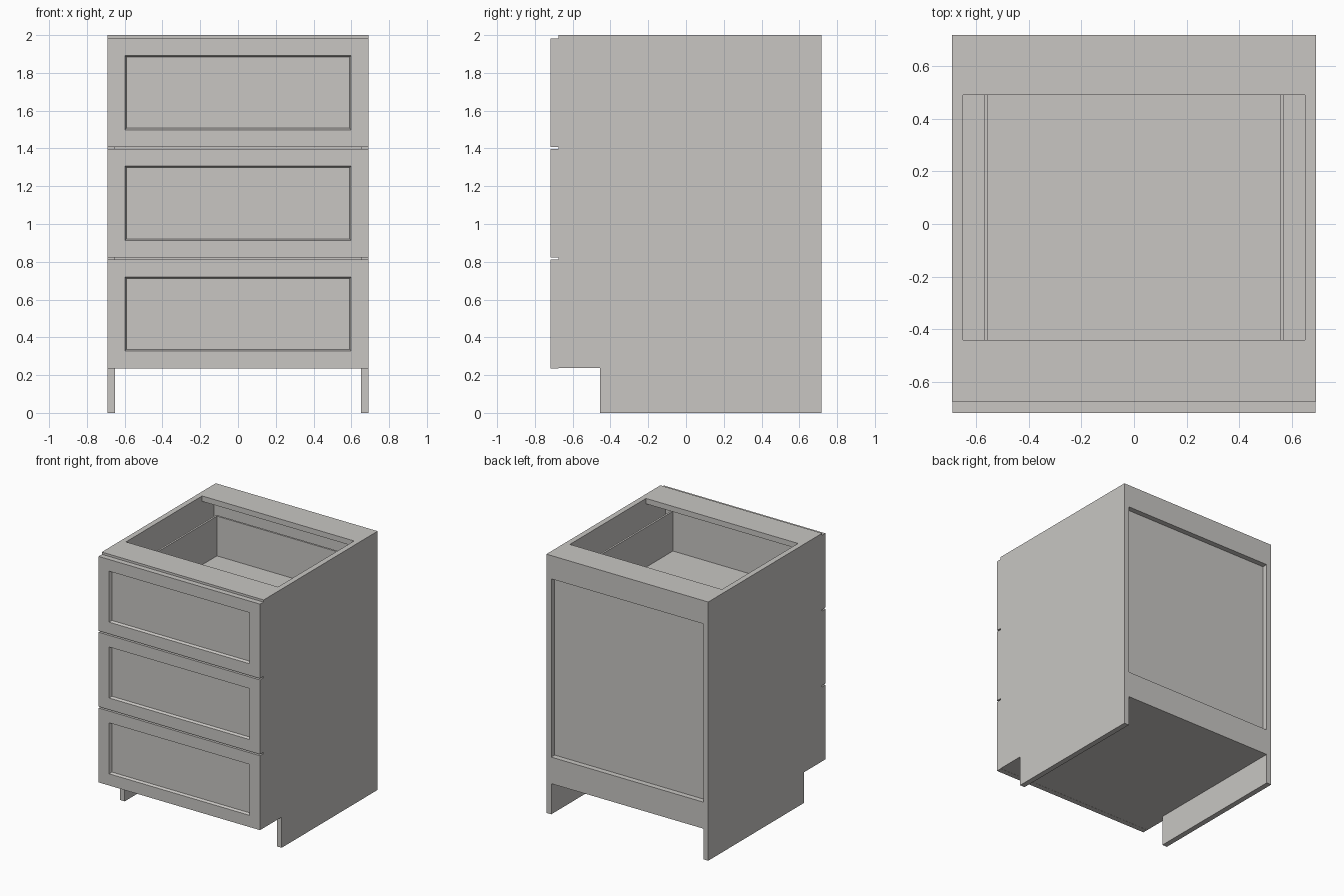
import bpy, bmesh

if "Cube" in bpy.data.objects:
    bpy.data.objects.remove(bpy.data.objects["Cube"])

T = 0.042                      # board thickness
W, D, H = 0.692, 0.717, 2.0    # half width, half depth, height
IN = W - T                     # inner half width
FACE = -0.675                  # front edge of the carcass
KICK_Y, KICK_Z = -0.455, 0.237 # toe space

paint = bpy.data.materials.new("warm_grey_paint")
paint.diffuse_color = (0.58, 0.565, 0.545, 1)
paint.use_nodes = True
paint.node_tree.nodes["Principled BSDF"].inputs["Base Color"].default_value = paint.diffuse_color


def finish(name, bm):
    bmesh.ops.recalc_face_normals(bm, faces=bm.faces)
    mesh = bpy.data.meshes.new(name)
    bm.to_mesh(mesh)
    bm.free()
    mesh.materials.append(paint)
    obj = bpy.data.objects.new(name, mesh)
    bpy.context.collection.objects.link(obj)
    return obj


def add_box(bm, x, y, z):
    """Box from (min, max) pairs."""
    verts = bmesh.ops.create_cube(bm, size=1)["verts"]
    for v in verts:
        v.co = [lo + (c + 0.5) * (hi - lo) for c, (lo, hi) in zip(v.co, (x, y, z))]


def board(name, x, y, z):
    bm = bmesh.new()
    add_box(bm, x, y, z)
    return finish(name, bm)


# Side panels with a notch for the toe space
profile = [(KICK_Y, 0), (D, 0), (D, H), (FACE, H), (FACE, KICK_Z), (KICK_Y, KICK_Z)]
for name, x in (("left_side", -W), ("right_side", IN)):
    bm = bmesh.new()
    face = bm.faces.new([bm.verts.new((x, y, z)) for y, z in profile])
    ext = bmesh.ops.extrude_face_region(bm, geom=[face])["geom"]
    bmesh.ops.translate(bm, vec=(T, 0, 0),
                        verts=[g for g in ext if isinstance(g, bmesh.types.BMVert)])
    finish(name, bm)

# Horizontal carcass boards
span = (-IN, IN)
board("bottom_panel", span, (FACE, D), (KICK_Z, KICK_Z + T))
board("top_front_rail", span, (FACE, -0.44), (H - T, H))
board("top_back_rail", span, (0.49, D), (H - T, H))

# Recessed back panel behind two stretchers
board("back_panel", span, (D - 2 * T, D - T), (KICK_Z + T, H - T))
board("upper_back_stretcher", span, (D - T, D), (1.82, H - T))
board("lower_back_stretcher", span, (D - T, D), (KICK_Z + T, 0.442))

# Three drawers: recessed front plus open box
for i, zc in enumerate((0.523, 1.109, 1.695)):
    bm = bmesh.new()
    add_box(bm, (-0.69, 0.69), (-D, FACE), (zc - 0.287, zc + 0.288))
    bmesh.ops.recalc_face_normals(bm, faces=bm.faces)
    front = [f for f in bm.faces if f.normal.y < -0.9]
    bmesh.ops.inset_region(bm, faces=front, thickness=0.128)
    bmesh.ops.inset_region(bm, faces=front, thickness=0.012, depth=-0.02)
    finish(f"drawer_front_{i + 1}", bm)

    bm = bmesh.new()
    z0, z1 = zc - 0.165, zc + 0.157
    y0, y1, xo, xi = FACE, 0.55, 0.57, 0.555
    add_box(bm, (-xo, -xi), (y0, y1), (z0, z1))
    add_box(bm, (xi, xo), (y0, y1), (z0, z1))
    add_box(bm, (-xi, xi), (y0, -0.633), (z0, z1))
    add_box(bm, (-xi, xi), (y1 - 0.015, y1), (z0, z1))
    add_box(bm, (-xi, xi), (-0.633, y1 - 0.015), (z0, z0 + 0.015))
    finish(f"drawer_box_{i + 1}", bm)
